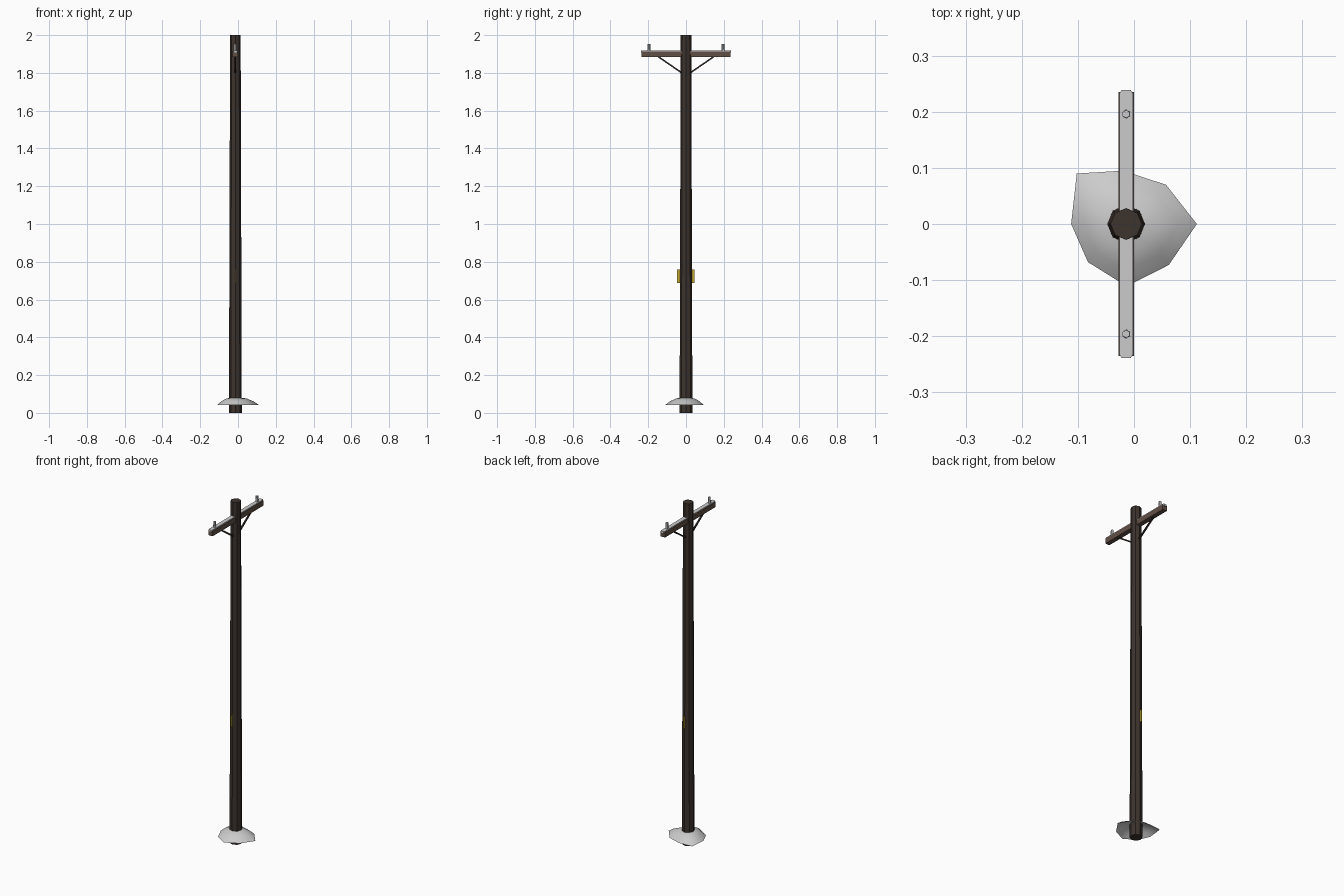
import bpy, bmesh, math
from mathutils import Vector

if "Cube" in bpy.data.objects:
    bpy.data.objects.remove(bpy.data.objects["Cube"])

CX = -0.014  # pole axis


def material(name, rgb):
    m = bpy.data.materials.new(name)
    m.diffuse_color = (*rgb, 1)
    m.use_nodes = True
    m.node_tree.nodes["Principled BSDF"].inputs["Base Color"].default_value = m.diffuse_color
    return m


bark = material("dark_wood", (0.045, 0.033, 0.027))
wood = material("arm_wood", (0.12, 0.08, 0.06))
iron = material("dark_iron", (0.03, 0.022, 0.02))
yellow = material("yellow", (0.55, 0.4, 0.03))


def finish(name, bm, mat=None):
    me = bpy.data.meshes.new(name)
    bm.to_mesh(me)
    bm.free()
    ob = bpy.data.objects.new(name, me)
    bpy.context.collection.objects.link(ob)
    if mat:
        me.materials.append(mat)
    return ob


def box(name, centre, size, mat=None):
    bm = bmesh.new()
    bmesh.ops.create_cube(bm, size=1)
    bmesh.ops.scale(bm, vec=size, verts=bm.verts)
    bmesh.ops.translate(bm, vec=centre, verts=bm.verts)
    return finish(name, bm, mat)


def post(name, base, r1, r2, height, sides, mat=None):
    bm = bmesh.new()
    bmesh.ops.create_cone(bm, cap_ends=True, segments=sides,
                          radius1=r1, radius2=r2, depth=height)
    bmesh.ops.translate(bm, vec=Vector(base) + Vector((0, 0, height / 2)), verts=bm.verts)
    # first corner sits on the x axis
    return finish(name, bm, mat)


# tapered octagonal pole
post("pole", (CX, 0, 0), 0.034, 0.028, 2.0, 8, bark)

# crossarm
box("crossarm", (CX, 0, 1.899), (0.028, 0.47, 0.03), wood)

# snow strip on the arm, with clipped corners
outline = [(0.012, 0.233), (0.008, 0.239), (-0.008, 0.239), (-0.012, 0.233),
           (-0.012, -0.233), (-0.008, -0.239), (0.008, -0.239), (0.012, -0.233)]
bm = bmesh.new()
face = bm.faces.new([bm.verts.new((CX + x, y, 1.909)) for x, y in outline])
ext = bmesh.ops.extrude_face_region(bm, geom=[face])
bmesh.ops.translate(bm, vec=(0, 0, 0.010),
                    verts=[v for v in ext["geom"] if isinstance(v, bmesh.types.BMVert)])
bmesh.ops.recalc_face_normals(bm, faces=bm.faces)
finish("arm_snow", bm)

# insulator pins and diagonal braces on both sides
for side, s in (("left", -1), ("right", 1)):
    post(f"insulator_{side}", (CX, s * 0.196, 1.912), 0.008, 0.007, 0.041, 6)
    a, b = Vector((CX, s * 0.018, 1.797)), Vector((CX, s * 0.15, 1.888))
    brace = box(f"brace_{side}", (0, 0, 0), (0.008, 0.008, (b - a).length), iron)
    brace.location = (a + b) / 2
    brace.rotation_euler = (b - a).to_track_quat('Z', 'Y').to_euler()

# marker plate through the pole
box("marker_plate", (CX - 0.001, -0.001, 0.723), (0.003, 0.092, 0.07), yellow)

# irregular snow mound, open below
rim = [(0.112, 0), (0.057, 0.07), (-0.02, 0.095), (-0.102, 0.09),
       (-0.112, 0), (-0.082, -0.068), (-0.013, -0.111), (0.062, -0.073)]
bm = bmesh.new()
rings = [[bm.verts.new((CX + (x - CX) * k, y * k, z)) for x, y in rim]
         for k, z in ((1, 0.041), (0.75, 0.062), (0.48, 0.076), (0.2, 0.081))]
for lo, hi in zip(rings, rings[1:]):
    for i in range(8):
        j = (i + 1) % 8
        bm.faces.new((lo[i], lo[j], hi[j], hi[i]))
for f in bm.faces:
    f.smooth = True
finish("snow_mound", bm)
